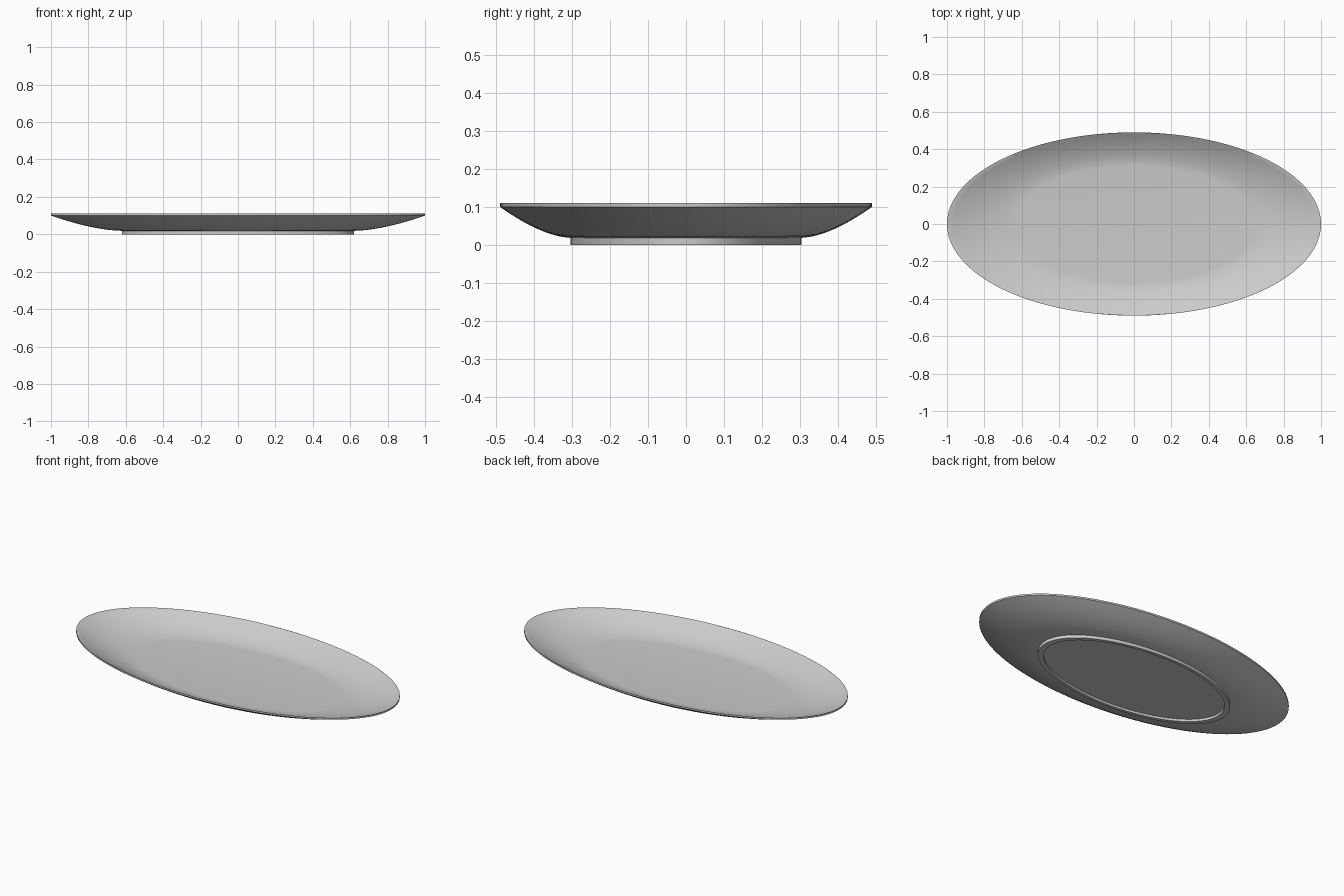
import bpy
import bmesh
import math

cube = bpy.data.objects.get("Cube")
if cube:
    bpy.data.objects.remove(cube, do_unlink=True)

SEGMENTS = 128
DEPTH_RATIO = 0.49  # short axis relative to long axis

glaze = bpy.data.materials.new("pale grey glaze")
glaze.use_nodes = True
colour = (0.6, 0.6, 0.6, 1.0)
glaze.diffuse_color = colour
glaze.node_tree.nodes["Principled BSDF"].inputs["Base Color"].default_value = colour


def sweep(r0, z0, r1, z1, power, steps=12):
    """Profile points rising from a flat floor to the rim."""
    return [(r0 + (r1 - r0) * i / steps, z0 + (z1 - z0) * (i / steps) ** power)
            for i in range(steps + 1)]


def oval_lathe(name, profile):
    """Spin a profile round z as an ellipse and cap both ends."""
    bm = bmesh.new()
    rings = []
    for r, z in profile:
        rings.append([bm.verts.new((r * math.cos(a), r * DEPTH_RATIO * math.sin(a), z))
                      for a in (math.tau * i / SEGMENTS for i in range(SEGMENTS))])
    for low, high in zip(rings, rings[1:]):
        for i in range(SEGMENTS):
            j = (i + 1) % SEGMENTS
            bm.faces.new((low[i], low[j], high[j], high[i]))
    bm.faces.new(list(reversed(rings[0])))
    bm.faces.new(rings[-1])
    bmesh.ops.recalc_face_normals(bm, faces=bm.faces)
    mesh = bpy.data.meshes.new(name)
    bm.to_mesh(mesh)
    bm.free()
    mesh.materials.append(glaze)
    obj = bpy.data.objects.new(name, mesh)
    bpy.context.collection.objects.link(obj)
    bpy.ops.object.select_all(action="DESELECT")
    obj.select_set(True)
    bpy.context.view_layer.objects.active = obj
    bpy.ops.object.shade_smooth_by_angle(angle=math.radians(30))
    return obj


# Recessed underside, foot ring, curved outer wall, thin lip, dished inside
underside = [(0.585, 0.014), (0.585, 0.0), (0.62, 0.0), (0.62, 0.018)]
outer_wall = sweep(0.63, 0.019, 1.0, 0.1, 1.6)
inner_wall = list(reversed(sweep(0.64, 0.03, 0.998, 0.11, 1.6)))
oval_lathe("oval_dish", underside + outer_wall + [(1.0, 0.11)] + inner_wall)
